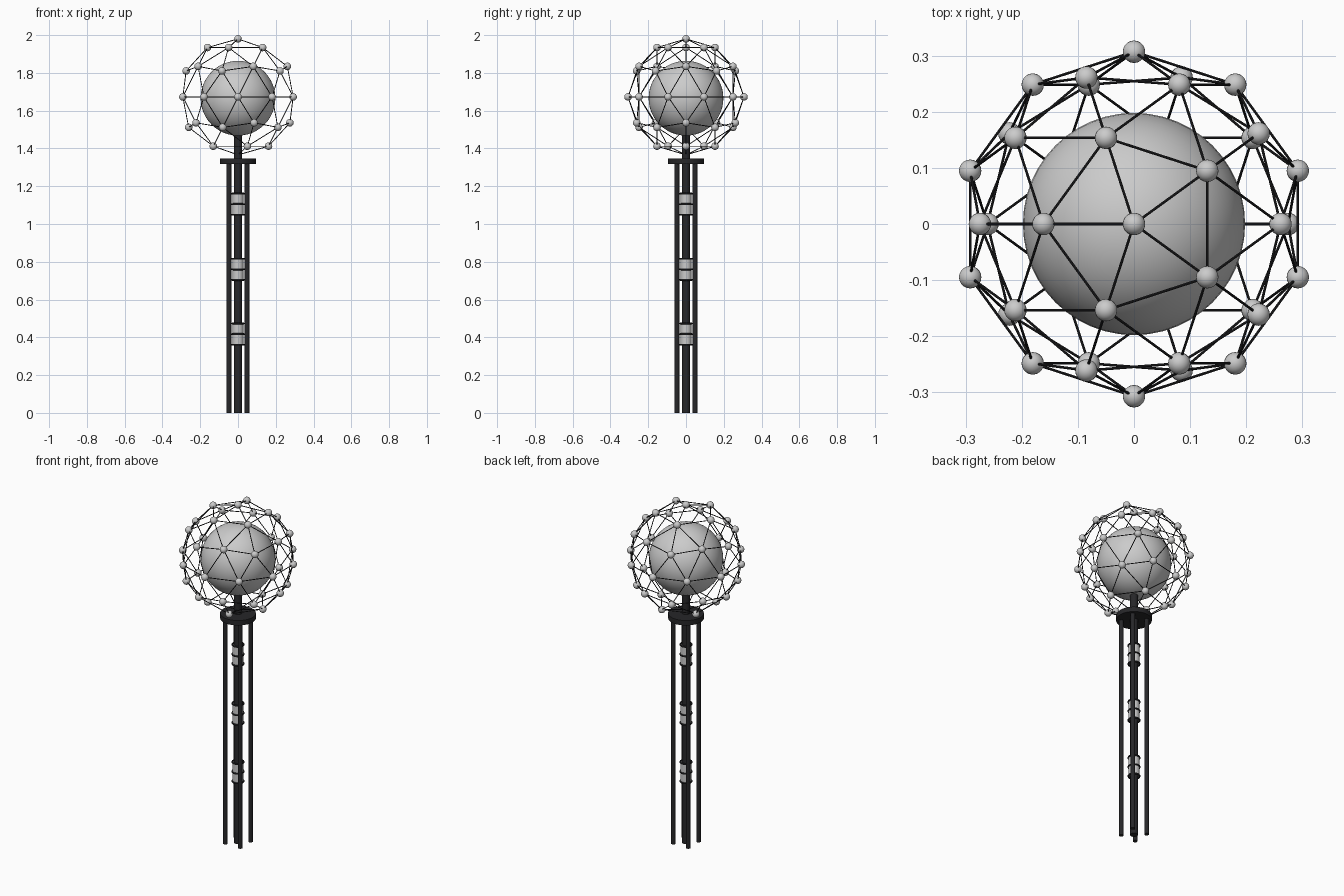
import bpy, bmesh, math
from mathutils import Matrix, Vector

if "Cube" in bpy.data.objects:
    bpy.data.objects.remove(bpy.data.objects["Cube"])

dark = bpy.data.materials.new("dark_metal")
dark.diffuse_color = (0.02, 0.02, 0.022, 1)
dark.use_nodes = True
dark.node_tree.nodes["Principled BSDF"].inputs["Base Color"].default_value = dark.diffuse_color

CAGE_Z, CAGE_R = 1.673, 0.307


def finish(bm, name, mat=None):
    mesh = bpy.data.meshes.new(name)
    bm.to_mesh(mesh)
    bm.free()
    ob = bpy.data.objects.new(name, mesh)
    bpy.context.collection.objects.link(ob)
    if mat:
        mesh.materials.append(mat)
    bpy.ops.object.select_all(action='DESELECT')
    ob.select_set(True)
    bpy.context.view_layer.objects.active = ob
    bpy.ops.object.shade_smooth_by_angle(angle=math.radians(40))
    return ob


def add_rod(bm, a, b, r, sides=32):
    a, b = Vector(a), Vector(b)
    d = b - a
    m = Matrix.Translation((a + b) / 2) @ d.to_track_quat('Z', 'Y').to_matrix().to_4x4()
    bmesh.ops.create_cone(bm, cap_ends=True, segments=sides, radius1=r, radius2=r,
                          depth=d.length, matrix=m)


def rod(name, x, y, z0, z1, r, mat=None, sides=32):
    bm = bmesh.new()
    add_rod(bm, (x, y, z0), (x, y, z1), r, sides)
    return finish(bm, name, mat)


# Stand: central column, four outer rods and the round plate
rod("central_column", 0, 0, 0, 1.50, 0.021, dark)
for i, (sx, sy) in enumerate([(-1, -1), (1, -1), (1, 1), (-1, 1)]):
    rod(f"outer_rod_{i + 1}", sx * 0.048, sy * 0.048, 0, 1.32, 0.0125, dark, 16)
rod("top_plate", 0, 0, 1.317, 1.346, 0.095, dark, 48)

# Pale sleeves on the column, each with three dark rings
for i, z in enumerate((0.417, 0.76, 1.105)):
    rod(f"sleeve_{i + 1}", 0, 0, z - 0.055, z + 0.055, 0.030)
    for j in (-1, 0, 1):
        bpy.ops.mesh.primitive_torus_add(location=(0, 0, z + j * 0.056), major_radius=0.030,
                                         minor_radius=0.005, major_segments=32, minor_segments=8)
        ring = bpy.context.object
        ring.name = f"sleeve_ring_{i + 1}_{j + 2}"
        ring.data.materials.append(dark)
        bpy.ops.object.shade_smooth_by_angle()

# Inner globe
bm = bmesh.new()
bmesh.ops.create_uvsphere(bm, u_segments=48, v_segments=24, radius=0.198,
                          matrix=Matrix.Translation((0, 0, 1.666)))
finish(bm, "inner_globe")

# Geodesic cage: a ball at each vertex and a strut on each edge
guide = bmesh.new()
bmesh.ops.create_icosphere(guide, subdivisions=2, radius=CAGE_R)
# orient so that the upper ring has a vertex on -x
ring = [v.co for v in guide.verts if abs(v.co.z - 0.447 * CAGE_R) < 0.01]
far = max(ring, key=lambda c: abs(c.x))
if far.x > 0:
    bmesh.ops.rotate(guide, verts=guide.verts[:], cent=(0, 0, 0),
                     matrix=Matrix.Rotation(math.pi, 3, 'Z'))
bmesh.ops.translate(guide, verts=guide.verts[:], vec=(0, 0, CAGE_Z))

balls, struts = bmesh.new(), bmesh.new()
for v in guide.verts:
    bmesh.ops.create_uvsphere(balls, u_segments=20, v_segments=12, radius=0.02,
                              matrix=Matrix.Translation(v.co))
for e in guide.edges:
    add_rod(struts, e.verts[0].co, e.verts[1].co, 0.0023, 8)
guide.free()
finish(balls, "cage_balls")
finish(struts, "cage_struts", dark)
